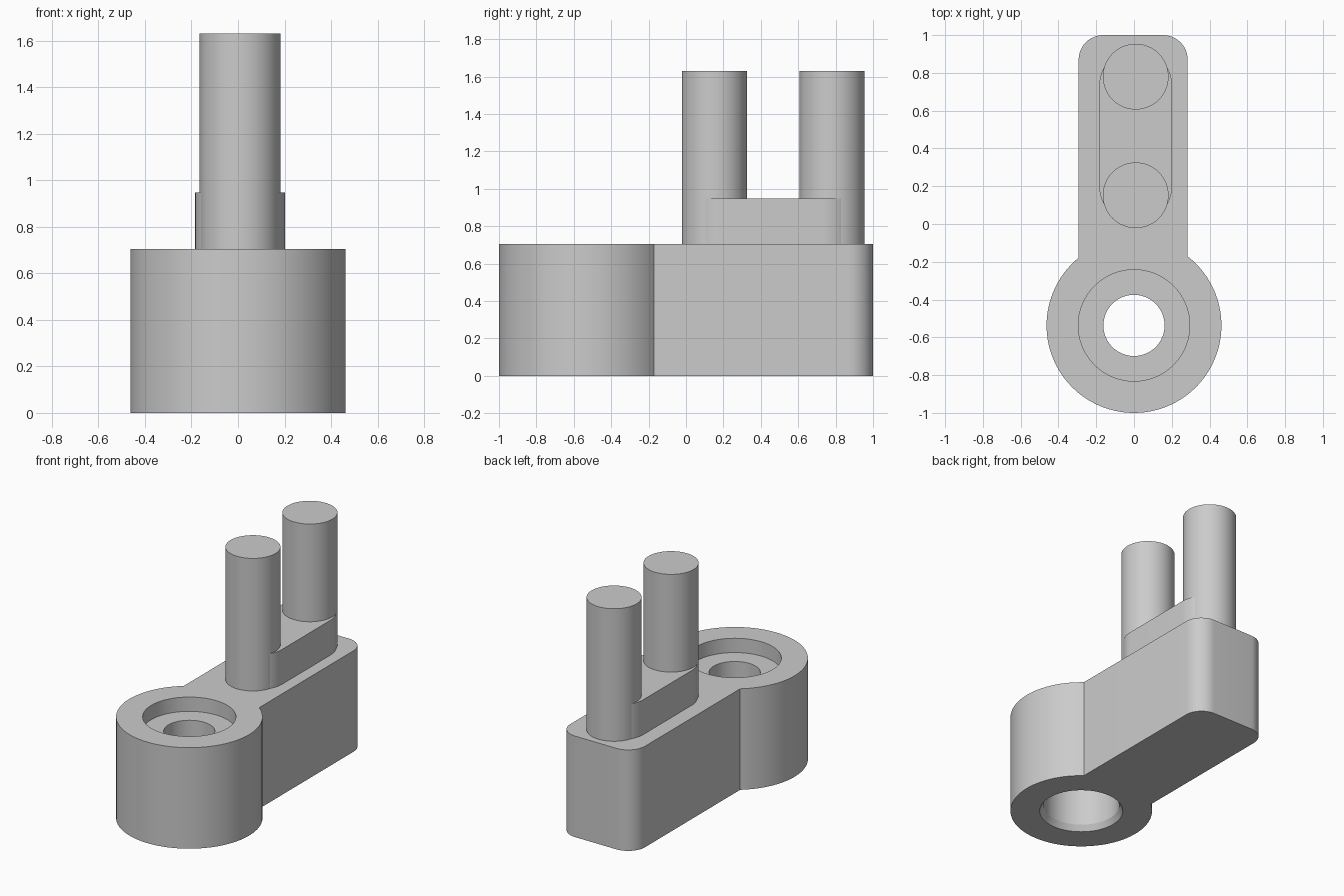
import bpy, bmesh, math

cube = bpy.data.objects.get("Cube")
if cube:
    bpy.data.objects.remove(cube, do_unlink=True)

grey = bpy.data.materials.new("plain_grey")
grey.use_nodes = True
GREY = (0.6, 0.6, 0.6, 1)
grey.diffuse_color = GREY
grey.node_tree.nodes["Principled BSDF"].inputs["Base Color"].default_value = GREY


def arc(cx, cy, r, start, end, n):
    """Points on an arc, angles in degrees."""
    steps = [math.radians(start + (end - start) * i / n) for i in range(n + 1)]
    return [(cx + r * math.cos(a), cy + r * math.sin(a)) for a in steps]


def make_object(name, bm):
    bmesh.ops.recalc_face_normals(bm, faces=bm.faces)
    mesh = bpy.data.meshes.new(name)
    bm.to_mesh(mesh)
    bm.free()
    mesh.materials.append(grey)
    obj = bpy.data.objects.new(name, mesh)
    bpy.context.collection.objects.link(obj)
    return obj


def select(obj):
    bpy.ops.object.select_all(action='DESELECT')
    obj.select_set(True)
    bpy.context.view_layer.objects.active = obj


def smooth(obj):
    select(obj)
    bpy.ops.object.shade_smooth_by_angle(angle=math.radians(30))


def prism(name, outline, z0, z1):
    """Extrude a closed outline from z0 to z1."""
    bm = bmesh.new()
    face = bm.faces.new([bm.verts.new((x, y, z0)) for x, y in outline])
    new = bmesh.ops.extrude_face_region(bm, geom=[face])["geom"]
    verts = [v for v in new if isinstance(v, bmesh.types.BMVert)]
    bmesh.ops.translate(bm, verts=verts, vec=(0, 0, z1 - z0))
    return make_object(name, bm)


def lathe(name, profile, cy, n):
    """Solid of revolution around a vertical axis at (0, cy)."""
    bm = bmesh.new()
    rings = [[bm.verts.new((x, y, z)) for x, y in arc(0, cy, r, 0, 360, n)[:-1]]
             for r, z in profile]
    for low, high in zip(rings, rings[1:]):
        for i in range(n):
            j = (i + 1) % n
            bm.faces.new((low[i], low[j], high[j], high[i]))
    bm.faces.new(rings[0][::-1])
    bm.faces.new(rings[-1])
    return make_object(name, bm)


# Body: round boss joined to an arm with rounded far corners
TOP = 0.705
BOSS_Y, BOSS_R = -0.537, 0.463
LEFT, RIGHT, CORNER = -0.293, 0.284, 0.13
start = 180 - math.degrees(math.acos(-LEFT / BOSS_R))
end = 360 + math.degrees(math.acos(RIGHT / BOSS_R))
outline = arc(0, BOSS_Y, BOSS_R, start, end, 80)
outline += arc(RIGHT - CORNER, 1 - CORNER, CORNER, 0, 90, 12)
outline += arc(LEFT + CORNER, 1 - CORNER, CORNER, 90, 180, 12)
body = prism("body", outline, 0, TOP)

# Stepped bore: chamfered lower pocket, through hole, upper counterbore
cutter = lathe("bore_cutter", [(0.298, -0.04), (0.272, 0), (0.248, 0.04),
                               (0.248, 0.42), (0.162, 0.42), (0.162, 0.605),
                               (0.295, 0.605), (0.295, 0.8)], BOSS_Y, 64)
cutter.hide_render = True
select(body)
cut = body.modifiers.new("bore", 'BOOLEAN')
cut.operation = 'DIFFERENCE'
cut.solver = 'EXACT'
cut.object = cutter
bpy.ops.object.modifier_apply(modifier=cut.name)
bpy.data.objects.remove(cutter, do_unlink=True)
smooth(body)

# Raised rounded rail on the arm
PIN_X = 0.009
rail = arc(PIN_X, 0.2, 0.193, 180, 360, 32) + arc(PIN_X, 0.732, 0.193, 0, 180, 32)
smooth(prism("rail", rail, TOP, 0.948))

# Two upright pins
for name, y in (("front_pin", 0.152), ("back_pin", 0.78)):
    smooth(prism(name, arc(PIN_X, y, 0.174, 0, 360, 64)[:-1], TOP, 1.63))
